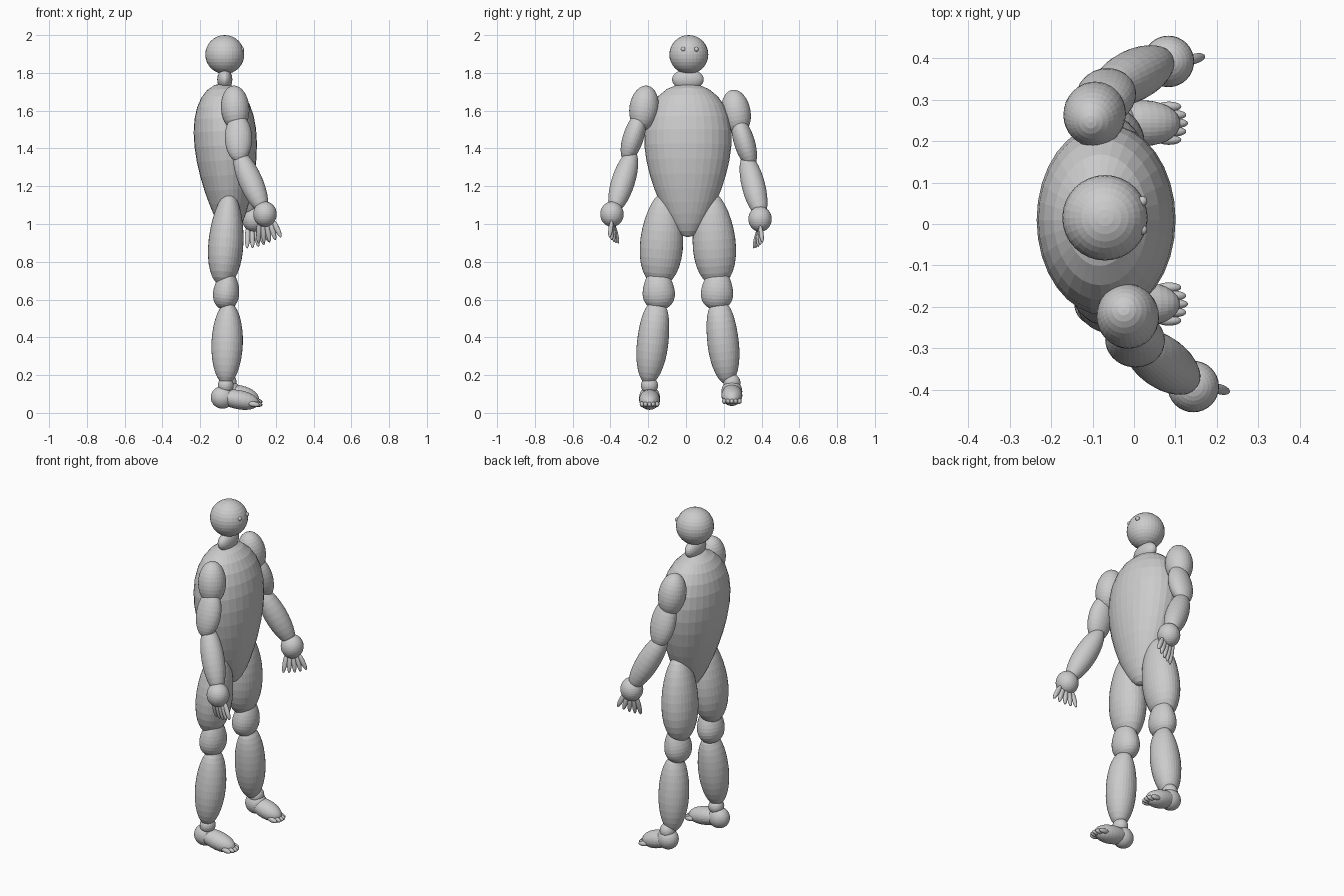
import bpy
from mathutils import Vector

if "Cube" in bpy.data.objects:
    bpy.data.objects.remove(bpy.data.objects["Cube"])

GREY = (0.6, 0.6, 0.6, 1)
clay = bpy.data.materials.new("clay_grey")
clay.use_nodes = True
clay.diffuse_color = GREY
clay.node_tree.nodes["Principled BSDF"].inputs["Base Color"].default_value = GREY


def egg(name, low, high, rx, ry, taper=0.0, blunt=0.0):
    """Ball stretched from low to high; taper widens the high end, blunt makes it wedge-like."""
    low, high = Vector(low), Vector(high)
    axis = (high - low).normalized()
    side = Vector((0, 1, 0))
    side = (side - axis * side.dot(axis)).normalized()
    front = side.cross(axis)
    bpy.ops.mesh.primitive_uv_sphere_add(segments=32, ring_count=16, radius=1)
    obj = bpy.context.object
    obj.name = name
    obj.data.materials.append(clay)
    for v in obj.data.vertices:
        x, y, t = v.co
        swell = 1 + taper * t
        if t > 0:
            y /= max(1 - t * t, 0.02) ** (blunt / 2)
        v.co = low.lerp(high, (t + 1) / 2) + front * (x * rx * swell) + side * (y * ry * swell)
    return obj


def ball(name, centre, rx, ry, rz):
    c, up = Vector(centre), Vector((0, 0, rz))
    return egg(name, c - up, c + up, rx, ry)


# Head, neck and trunk
ball("head", (-0.07, 0.015, 1.897), 0.103, 0.103, 0.103)
for side, y in (("right", -0.014), ("left", 0.055)):
    ball(side + "_eye", (0.02, y, 1.925), 0.012, 0.012, 0.012)
ball("neck", (-0.07, 0.01, 1.765), 0.04, 0.084, 0.055)
egg("torso", (-0.035, 0.01, 0.93), (-0.085, 0.01, 1.745), 0.158, 0.22, 0.35)

# Legs, mirrored about the trunk
for side, s in (("right", -1), ("left", 1)):
    def at(x, y, z):
        return (x, 0.01 + s * y, z)
    egg(side + "_thigh", at(-0.08, 0.155, 0.67), at(-0.045, 0.12, 1.17), 0.092, 0.113, -0.15)
    egg(side + "_knee", at(-0.072, 0.15, 0.545), at(-0.05, 0.16, 0.755), 0.068, 0.084, -0.2, 0.4)
    egg(side + "_shin", at(-0.065, 0.212, 0.15), at(-0.05, 0.162, 0.585), 0.083, 0.083, 0, 0.4)

# Feet with five toes; the left one is a little higher
for side, y, lift in (("right", -0.193, 0), ("left", 0.243, 0.032)):
    ball(side + "_heel", (-0.082 + lift, y, 0.082 + lift), 0.062, 0.055, 0.06)
    egg(side + "_forefoot", (-0.13 + lift, y, 0.095 + lift), (0.11, y, 0.05 + lift / 2),
        0.05, 0.055, 0.12)
    ball(side + "_ankle", (-0.065 + lift / 2, y, 0.145 + lift / 2), 0.042, 0.045, 0.045)
    for i in range(5):
        ty = y + (i - 2) * 0.02
        reach = 0.13 - 0.004 * (i - 2) ** 2
        egg(f"{side}_toe_{i + 1}", (reach - 0.06, ty, 0.05 + lift / 2),
            (reach, ty, 0.042 + lift / 2), 0.014, 0.012)

# Right arm
egg("right_shoulder", (-0.005, -0.24, 1.495), (-0.025, -0.205, 1.732), 0.075, 0.077)
egg("right_upper_arm", (0.005, -0.32, 1.33), (0, -0.24, 1.58), 0.072, 0.055, 0, 0.3)
egg("right_forearm", (0.14, -0.385, 1.06), (-0.005, -0.28, 1.39), 0.063, 0.062)

# Left arm
egg("left_shoulder", (-0.085, 0.285, 1.47), (-0.105, 0.245, 1.71), 0.075, 0.077)
egg("left_upper_arm", (-0.06, 0.35, 1.30), (-0.075, 0.27, 1.56), 0.072, 0.055, 0, 0.3)
egg("left_forearm", (0.08, 0.40, 1.035), (-0.085, 0.315, 1.37), 0.063, 0.062)

# Hands with fanned fingers
for side, hand in (("right", (0.143, -0.392, 1.052)), ("left", (0.083, 0.392, 1.026))):
    palm = Vector(hand)
    ball(side + "_hand", palm, 0.062, 0.062, 0.067)
    s = 1 if palm.y > 0 else -1
    for i in range(5):
        base = palm + Vector((-0.03 + 0.018 * i, 0, -0.03))
        tip = palm + Vector((-0.035 + 0.03 * i, -s * 0.035 + s * 0.012 * i, -0.155 + 0.002 * i * i))
        egg(f"{side}_finger_{i + 1}", base, tip, 0.014, 0.012)
